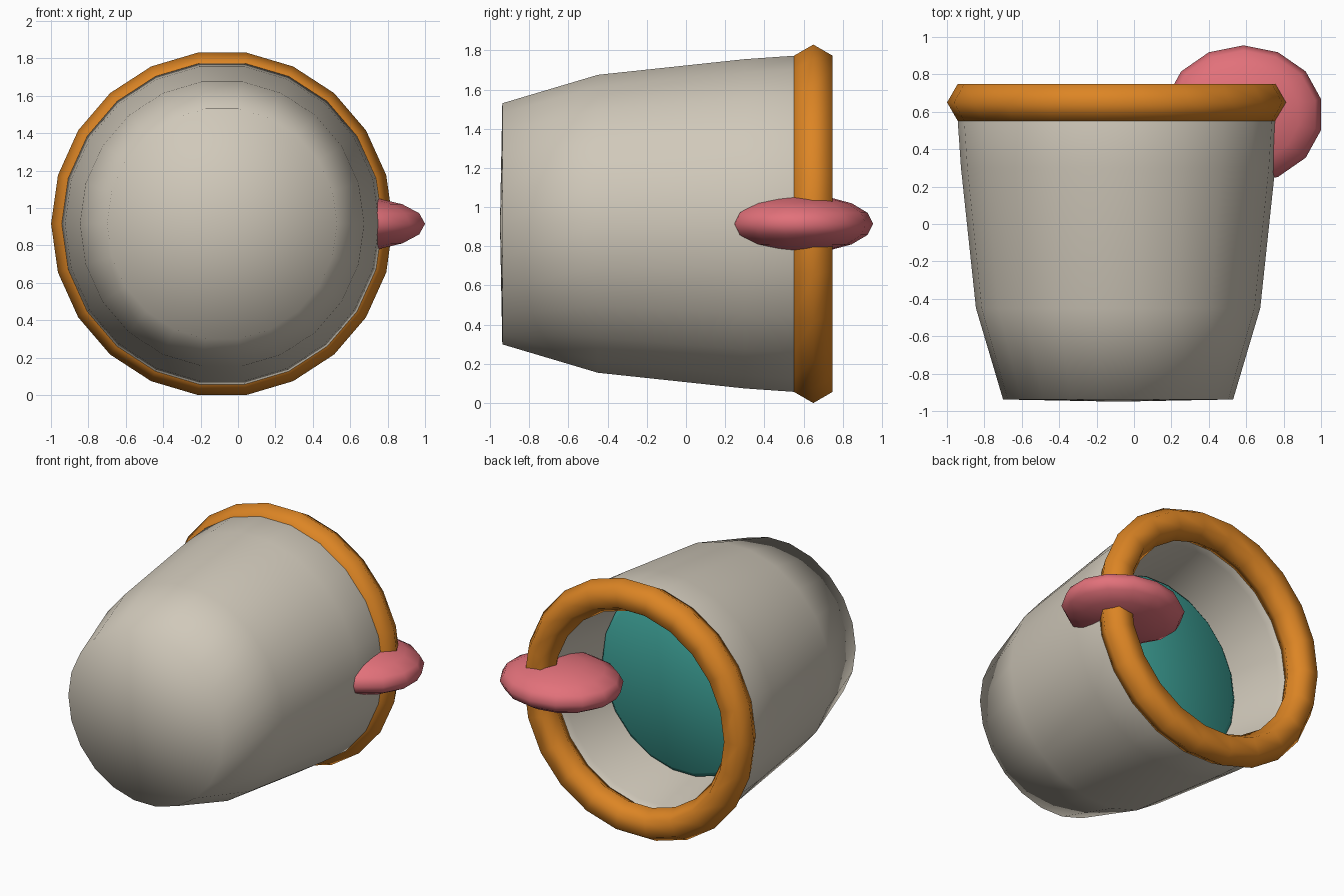
import bpy, bmesh
from math import cos, sin, pi

if "Cube" in bpy.data.objects:
    bpy.data.objects.remove(bpy.data.objects["Cube"])

SIDES = 22
CENTRE = (-0.085, 0, 0.915)
STRETCH = 1.011  # slight height correction of the round parts


def material(name, rgb):
    m = bpy.data.materials.new(name)
    m.use_nodes = True
    m.diffuse_color = (*rgb, 1)
    bsdf = next(n for n in m.node_tree.nodes if n.type == 'BSDF_PRINCIPLED')
    bsdf.inputs["Base Color"].default_value = (*rgb, 1)
    return m


def finish(name, bm, mat, location):
    bmesh.ops.recalc_face_normals(bm, faces=bm.faces)
    for f in bm.faces:
        f.smooth = True
    mesh = bpy.data.meshes.new(name)
    bm.to_mesh(mesh)
    bm.free()
    mesh.materials.append(mat)
    ob = bpy.data.objects.new(name, mesh)
    ob.location = location
    bpy.context.collection.objects.link(ob)
    return ob


def lathe(name, profile, mat, closed=False):
    """Turn (radius, y) points around the y axis; radius 0 makes a pole."""
    bm = bmesh.new()
    rings = []
    for r, y in profile:
        if r == 0:
            rings.append([bm.verts.new((0, y, 0))] * SIDES)
        else:
            angles = [2 * pi * i / SIDES for i in range(SIDES)]
            rings.append([bm.verts.new((r * cos(a), y, STRETCH * r * sin(a))) for a in angles])
    pairs = list(zip(rings, rings[1:]))
    if closed:
        pairs.append((rings[-1], rings[0]))
    for a, b in pairs:
        for i in range(SIDES):
            j = (i + 1) % SIDES
            corners = list(dict.fromkeys((a[i], a[j], b[j], b[i])))
            bm.faces.new(corners)
    return finish(name, bm, mat, CENTRE)


stone = material("warm grey", (0.63, 0.58, 0.49))
orange = material("orange", (0.72, 0.235, 0.018))
teal = material("teal", (0.05, 0.38, 0.33))
pink = material("pink", (0.76, 0.165, 0.195))

# Cup lying on its side, open towards the back, with a thick wall
lathe("cup_body", [(0, -0.95), (0.615, -0.938), (0.76, -0.45), (0.84, 0.3),
                   (0.858, 0.56), (0.83, 0.66), (0.77, 0.66), (0.73, 0.5),
                   (0.67, 0.15), (0.6, -0.4), (0.48, -0.8), (0, -0.82)], stone)

# Six-sided rim ring around the mouth
rim_profile = [(0.8 + 0.1145 * cos(k * pi / 3), 0.65 + 0.1145 * sin(k * pi / 3))
               for k in range(6)]
lathe("rim", rim_profile, orange, closed=True)

# Slightly domed filling
lathe("filling", [(0, 0.08), (0.66, 0.1), (0.655, 0.14), (0.62, 0.17), (0, 0.185)], teal)

# Flattened round charm pushed through the rim
bm = bmesh.new()
bmesh.ops.create_uvsphere(bm, u_segments=14, v_segments=8, radius=1)
xs = [v.co.x for v in bm.verts]
if max(xs) > 0.99:  # turn so that corners point along y
    for v in bm.verts:
        v.co.x, v.co.y = -v.co.y, v.co.x
bmesh.ops.scale(bm, vec=(0.426, 0.37, 0.148), verts=bm.verts)
finish("side_charm", bm, pink, (0.585, 0.585, 0.915))
